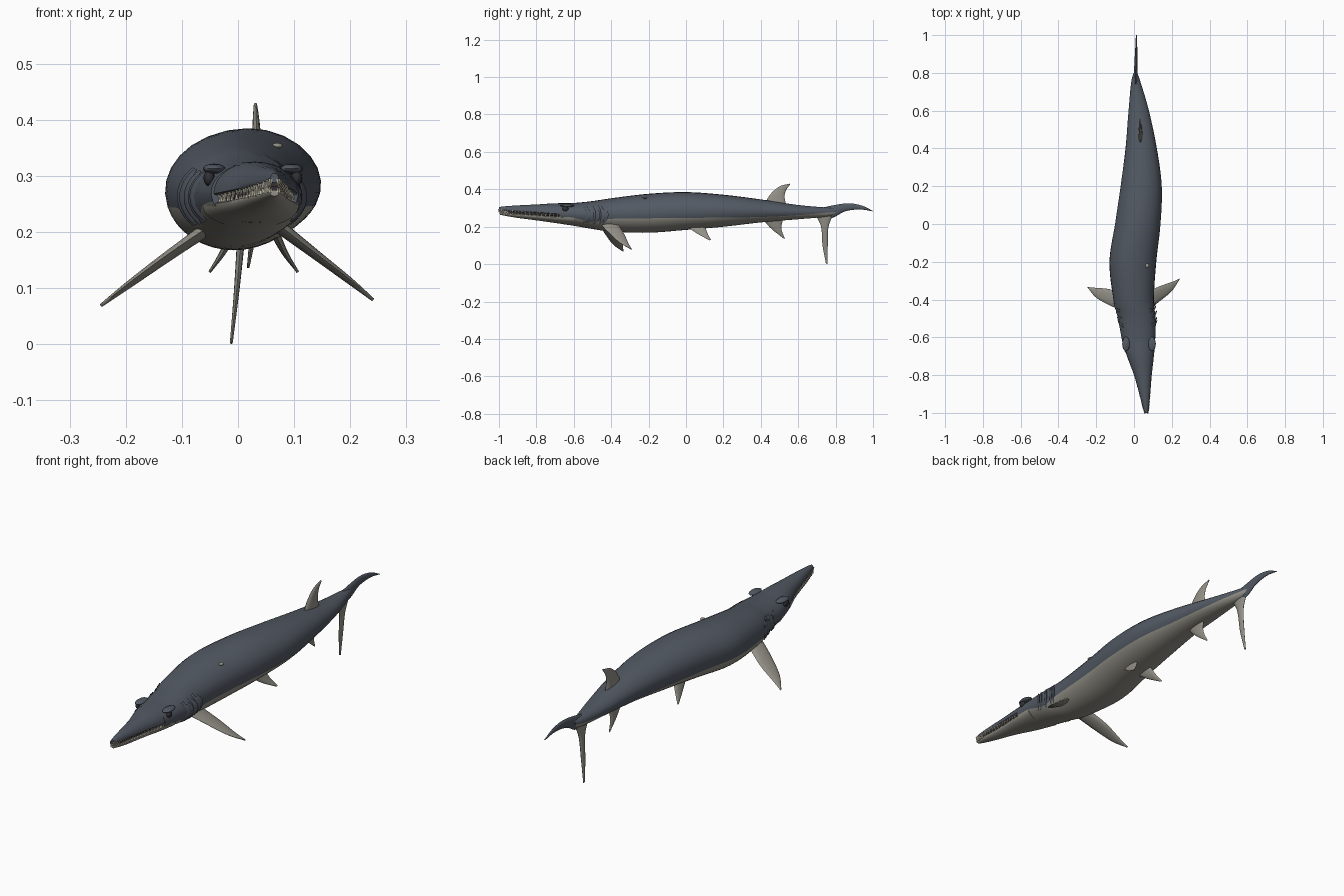
import bpy, bmesh, math
from mathutils import Vector

cube = bpy.data.objects.get("Cube")
if cube:
    bpy.data.objects.remove(cube, do_unlink=True)


def material(name, rgb):
    m = bpy.data.materials.new(name)
    m.use_nodes = True
    m.diffuse_color = (*rgb, 1)
    bsdf = next(n for n in m.node_tree.nodes if n.type == 'BSDF_PRINCIPLED')
    bsdf.inputs["Base Color"].default_value = (*rgb, 1)
    return m


SLATE = material("slate blue back", (0.085, 0.1, 0.125))
BELLY = material("pale belly", (0.29, 0.28, 0.24))
TOOTH = material("ivory teeth", (0.5, 0.47, 0.38))
DARK = material("dark eye and mouth", (0.03, 0.03, 0.035))


def spline(points, steps):
    """Catmull-Rom through equal-length tuples."""
    p = [Vector(q) for q in points]
    p = [p[0] * 2 - p[1]] + p + [p[-1] * 2 - p[-2]]
    out = []
    for i in range(1, len(p) - 2):
        a, b, c, d = p[i - 1:i + 3]
        for s in range(steps):
            t = s / steps
            out.append(0.5 * (2 * b + (c - a) * t + (2 * a - 5 * b + 4 * c - d) * t * t
                              + (3 * b - a - 3 * c + d) * t ** 3))
    return out + [p[-2]]


def finish(name, bm, mats):
    bmesh.ops.recalc_face_normals(bm, faces=bm.faces[:])
    me = bpy.data.meshes.new(name)
    bm.to_mesh(me)
    bm.free()
    ob = bpy.data.objects.new(name, me)
    bpy.context.collection.objects.link(ob)
    for m in mats:
        me.materials.append(m)
    bpy.ops.object.select_all(action='DESELECT')
    ob.select_set(True)
    bpy.context.view_layer.objects.active = ob
    bpy.ops.object.shade_smooth_by_angle(angle=math.radians(50))
    return ob


def loft(name, rings, mats, rule=lambda j: 0):
    bm = bmesh.new()
    rows = [[bm.verts.new(p) for p in r] for r in rings]
    n = len(rows[0])
    for a, b in zip(rows, rows[1:]):
        for j in range(n):
            k = (j + 1) % n
            bm.faces.new((a[j], a[k], b[k], b[j])).material_index = rule(j)
    bm.faces.new(rows[0])
    bm.faces.new(rows[-1])
    return finish(name, bm, mats)


HALF = 16


def section(s):
    """Oval ring; the first HALF faces lie above the colour line."""
    y, cx, w, top, mid, bot, line = s
    h = top - mid if line > mid else mid - bot
    a0 = math.asin(max(-0.95, min(0.95, (line - mid) / h)))
    span = math.pi - 2 * a0
    angles = [a0 + span * i / HALF for i in range(HALF)]
    angles += [math.pi - a0 + (2 * math.pi - span) * i / HALF for i in range(HALF)]
    return [Vector((cx + w * math.cos(a), y,
                    mid + math.sin(a) * (top - mid if math.sin(a) > 0 else mid - bot)))
            for a in angles]


def trunk(name, stations, mats, rule=lambda j: 0):
    samples = spline(stations, 6)
    loft(name, [section(s) for s in samples], mats, rule)
    return samples


# Body: y, centre x, half width, top, widest height, bottom, colour line
body = trunk("body", [
    (-0.68, 0.03, 0.078, 0.324, 0.27, 0.217, 0.255),
    (-0.6, 0.023, 0.09, 0.327, 0.267, 0.205, 0.248),
    (-0.5, 0.015, 0.1, 0.337, 0.262, 0.188, 0.225),
    (-0.4, -0.002, 0.107, 0.352, 0.265, 0.174, 0.242),
    (-0.2, -0.006, 0.124, 0.376, 0.273, 0.168, 0.245),
    (0, 0.02, 0.121, 0.385, 0.282, 0.183, 0.247),
    (0.2, 0.038, 0.109, 0.371, 0.285, 0.2, 0.249),
    (0.4, 0.038, 0.083, 0.346, 0.283, 0.223, 0.252),
    (0.6, 0.025, 0.054, 0.316, 0.278, 0.24, 0.262),
    (0.75, 0.01, 0.025, 0.303, 0.278, 0.253, 0.275),
    (0.8, 0.008, 0.01, 0.3, 0.284, 0.266, 0.28),
], [SLATE, BELLY], lambda j: int(j >= HALF))

# Long pointed jaws
upper = trunk("upper_jaw", [
    (-1, 0.065, 0.008, 0.305, 0.294, 0.288, 0.292),
    (-0.97, 0.063, 0.016, 0.309, 0.29, 0.283, 0.288),
    (-0.9, 0.057, 0.029, 0.314, 0.285, 0.278, 0.283),
    (-0.8, 0.047, 0.047, 0.319, 0.278, 0.271, 0.276),
    (-0.7, 0.034, 0.071, 0.325, 0.27, 0.262, 0.268),
    (-0.6, 0.023, 0.088, 0.326, 0.265, 0.255, 0.262),
], [SLATE, BELLY], lambda j: int(j >= HALF))
lower = trunk("lower_jaw", [
    (-0.995, 0.065, 0.008, 0.275, 0.271, 0.264, 0.271),
    (-0.96, 0.062, 0.017, 0.274, 0.268, 0.257, 0.268),
    (-0.9, 0.057, 0.028, 0.27, 0.264, 0.247, 0.264),
    (-0.8, 0.047, 0.044, 0.264, 0.258, 0.234, 0.258),
    (-0.7, 0.034, 0.068, 0.258, 0.252, 0.22, 0.252),
    (-0.6, 0.023, 0.086, 0.255, 0.248, 0.207, 0.248),
], [BELLY])
trunk("mouth_lining", [
    (-0.95, 0.061, 0.01, 0.29, 0.275, 0.26, 0.275),
    (-0.8, 0.047, 0.035, 0.28, 0.268, 0.25, 0.268),
    (-0.64, 0.028, 0.072, 0.28, 0.262, 0.245, 0.262),
], [DARK])


def at(samples, y):
    return min(samples, key=lambda s: abs(s[0] - y))


# Teeth along both jaws
bm = bmesh.new()
for jaw, up, count in ((upper, -1, 24), (lower, 1, 22)):
    path = spline([tuple(s) for s in jaw if s[0] < -0.66], 4)
    for i in range(count):
        s = path[int(i * (len(path) - 1) / (count - 1))]
        size = 0.014 + 0.005 * (i % 3 == 0)
        for side in (-1, 1):
            made = bmesh.ops.create_cone(bm, segments=6, radius1=0.0045, radius2=0.0005,
                                         depth=size, cap_ends=True)["verts"]
            for v in made:
                v.co.z *= up
                v.co += Vector((s[1] + side * s[2] * 0.9, s[0], s[4] + up * 0.008))
finish("teeth", bm, [TOOTH])


def ellipsoid(name, centre, size, mat):
    bm = bmesh.new()
    bmesh.ops.create_uvsphere(bm, u_segments=16, v_segments=10, radius=1)
    for v in bm.verts:
        v.co = Vector(a * b for a, b in zip(v.co, size)) + Vector(centre)
    return finish(name, bm, [mat])


# Eyes, brows and gill flaps on both sides
for side, label in ((1, "left"), (-1, "right")):
    s = at(body, -0.645)
    ellipsoid(label + "_eye", (s[1] + side * 0.078, -0.645, 0.296), (0.01, 0.016, 0.014), DARK)
    ellipsoid(label + "_brow", (s[1] + side * 0.069, -0.635, 0.313), (0.02, 0.038, 0.009), SLATE)
    for g in range(5):
        s = at(body, -0.535 + 0.024 * g)
        rings = []
        for i in range(13):
            t = i / 12
            a = math.radians(-38 + 76 * t)
            out = Vector((side * math.cos(a), 0, math.sin(a)))
            c = Vector((s[1] + side * s[2] * math.cos(a), s[0], s[4] + (s[3] - s[4]) * math.sin(a)))
            c.y += 0.02 * math.sin(math.pi * t) - 0.01
            size = 0.25 + 0.75 * math.sin(math.pi * t)
            chord = (Vector((0, 1, 0)) + out * 0.45) * 0.016 * size
            rings.append([c + chord * math.cos(b) + out * 0.004 * size * math.sin(b)
                          for b in (k * math.pi / 4 for k in range(8))])
        loft(f"{label}_gill_flap_{g + 1}", rings, [SLATE])


def fin(name, lead, trail, thick, mat):
    """Tapered blade between a leading and a trailing edge."""
    a, b = spline(lead, 6), spline(trail, 6)
    span = a[-1] - a[0]
    normal = span.cross(b[0] - a[0]).normalized()
    rings = []
    for i, (p, q) in enumerate(zip(a, b)):
        t = thick * (1 - 0.75 * i / (len(a) - 1))
        rings.append([(p + q) / 2 + (p - q) / 2 * math.cos(k * math.pi / 6)
                      + normal * t * math.sin(k * math.pi / 6) for k in range(12)])
    return loft(name, rings, [mat])


# Paired fins: pectoral and pelvic
fin("right_pectoral_fin",
    [(-0.06, -0.46, 0.205), (-0.13, -0.43, 0.157), (-0.2, -0.39, 0.105), (-0.243, -0.34, 0.07)],
    [(-0.06, -0.37, 0.2), (-0.13, -0.345, 0.15), (-0.2, -0.338, 0.1), (-0.245, -0.334, 0.069)],
    0.012, BELLY)
fin("left_pectoral_fin",
    [(0.07, -0.46, 0.215), (0.135, -0.41, 0.165), (0.2, -0.355, 0.115), (0.24, -0.295, 0.08)],
    [(0.07, -0.36, 0.21), (0.135, -0.33, 0.16), (0.2, -0.307, 0.11), (0.241, -0.289, 0.079)],
    0.012, BELLY)
for side, label in ((1, "left"), (-1, "right")):
    def at_side(x, y, z):
        return (0.028 + side * x, y, z)
    fin(label + "_pelvic_fin",
        [at_side(0.035, 0.0, 0.205), at_side(0.055, 0.06, 0.163), at_side(0.078, 0.125, 0.128)],
        [at_side(0.035, 0.1, 0.205), at_side(0.055, 0.115, 0.165), at_side(0.079, 0.133, 0.13)],
        0.009, BELLY)

# Median fins
fin("dorsal_fin",
    [(0.034, 0.42, 0.325), (0.033, 0.455, 0.378), (0.032, 0.5, 0.415), (0.031, 0.552, 0.43)],
    [(0.034, 0.535, 0.32), (0.033, 0.527, 0.36), (0.032, 0.535, 0.395), (0.031, 0.558, 0.428)],
    0.011, BELLY)
fin("anal_fin",
    [(0.033, 0.41, 0.24), (0.026, 0.455, 0.19), (0.018, 0.522, 0.137)],
    [(0.033, 0.52, 0.245), (0.026, 0.51, 0.19), (0.018, 0.529, 0.136)],
    0.009, BELLY)
fin("upper_tail_lobe",
    [(0.009, 0.7, 0.295), (0.009, 0.79, 0.315), (0.01, 0.87, 0.325), (0.012, 0.94, 0.313),
     (0.013, 0.999, 0.285)],
    [(0.009, 0.71, 0.255), (0.009, 0.78, 0.247), (0.01, 0.85, 0.282), (0.012, 0.93, 0.292),
     (0.013, 1.0, 0.282)],
    0.012, SLATE)
fin("lower_tail_lobe",
    [(0.009, 0.69, 0.268), (0.006, 0.722, 0.2), (-0.002, 0.73, 0.1), (-0.012, 0.748, 0.003)],
    [(0.009, 0.79, 0.268), (0.006, 0.762, 0.2), (-0.002, 0.758, 0.1), (-0.012, 0.757, 0.001)],
    0.01, BELLY)

# Pale scar on the back
ellipsoid("back_scar", (0.07, -0.22, 0.354), (0.01, 0.012, 0.005), BELLY)
